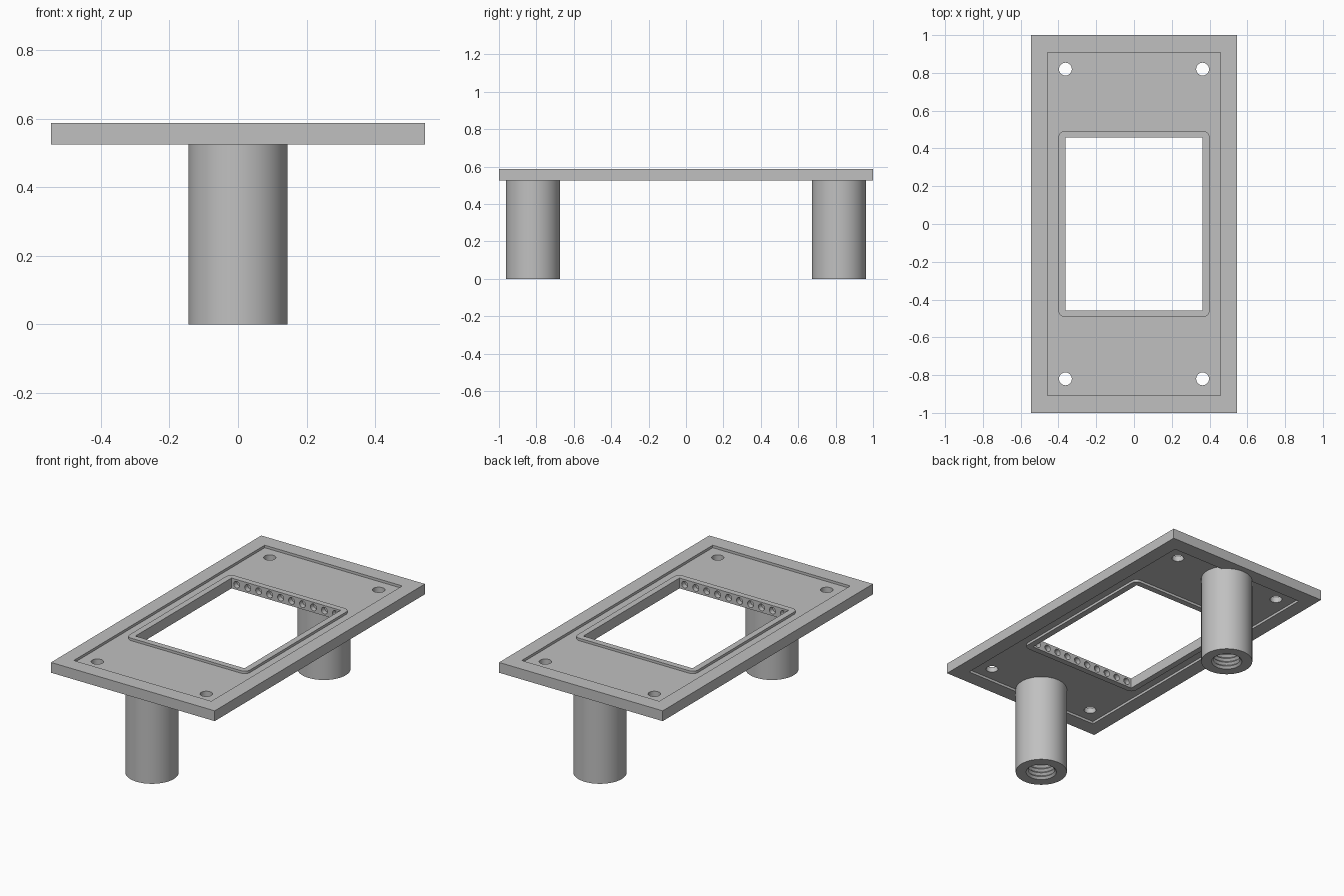
import bpy, bmesh, math
from mathutils import Matrix, Vector

if "Cube" in bpy.data.objects:
    bpy.data.objects.remove(bpy.data.objects["Cube"], do_unlink=True)

# Single matt grey
grey = bpy.data.materials.new("matt grey")
grey.use_nodes = True
colour = (0.53, 0.53, 0.53, 1)
grey.diffuse_color = colour
grey.node_tree.nodes["Principled BSDF"].inputs["Base Color"].default_value = colour

BOTTOM, TOP = 0.525, 0.587
MID = (BOTTOM + TOP) / 2
THICK = TOP - BOTTOM
RECESS = 0.015


def add_object(name, bm):
    mesh = bpy.data.meshes.new(name)
    bmesh.ops.recalc_face_normals(bm, faces=bm.faces)
    bm.to_mesh(mesh)
    bm.free()
    mesh.materials.append(grey)
    obj = bpy.data.objects.new(name, mesh)
    bpy.context.collection.objects.link(obj)
    return obj


def box(name, size, centre, corner=0):
    """Box, optionally with rounded upright corners."""
    bm = bmesh.new()
    bmesh.ops.create_cube(bm, size=1)
    bmesh.ops.scale(bm, vec=size, verts=bm.verts)
    if corner:
        upright = [e for e in bm.edges
                   if abs(e.verts[0].co.z - e.verts[1].co.z) > size[2] / 2]
        bmesh.ops.bevel(bm, geom=upright, offset=corner, segments=6,
                        profile=0.5, affect='EDGES')
    bmesh.ops.translate(bm, vec=centre, verts=bm.verts)
    return add_object(name, bm)


def drills(name, radius, length, centres, turn):
    """Set of cylinders used as one cutter."""
    bm = bmesh.new()
    for centre in centres:
        bmesh.ops.create_cone(bm, cap_ends=True, segments=24, radius1=radius,
                              radius2=radius, depth=length,
                              matrix=Matrix.Translation(centre) @ turn)
    return add_object(name, bm)


def combine(target, tool, operation):
    mod = target.modifiers.new("shape", 'BOOLEAN')
    mod.operation = operation
    mod.solver = 'EXACT'
    mod.object = tool
    bpy.context.view_layer.objects.active = target
    bpy.ops.object.modifier_apply(modifier=mod.name)
    bpy.data.objects.remove(tool, do_unlink=True)


def smooth(obj):
    bpy.ops.object.select_all(action='DESELECT')
    obj.select_set(True)
    bpy.context.view_layer.objects.active = obj
    bpy.ops.object.shade_smooth_by_angle(angle=math.radians(30))


# Plate with a shallow recess on both faces
plate = box("mounting_plate", (1.09, 2, THICK), (0, 0, MID))
for z in (BOTTOM, TOP):
    combine(plate, box("recess", (0.916, 1.816, 2 * RECESS), (0, 0, z)), 'DIFFERENCE')

# Round-cornered lip and the square window inside it
combine(plate, box("lip", (0.80, 0.986, THICK), (0, 0, MID), 0.035), 'UNION')
combine(plate, box("window", (0.726, 0.914, 0.3), (0, 0, MID)), 'DIFFERENCE')

# Corner screw holes
corners = [Vector((x, y, MID)) for x in (-0.363, 0.363) for y in (-0.82, 0.82)]
combine(plate, drills("screw_holes", 0.034, 0.3, corners, Matrix.Identity(4)), 'DIFFERENCE')

# Rows of small blind holes in the end walls of the window
row = [Vector(((i - 4.5) * 0.073, side * 0.457, MID))
       for i in range(10) for side in (-1, 1)]
combine(plate, drills("wall_holes", 0.02, 0.06, row,
                      Matrix.Rotation(math.pi / 2, 4, 'X')), 'DIFFERENCE')
smooth(plate)


# Round legs with a threaded socket in the foot
def leg(name, y):
    crest, root, pitch, turns = 0.074, 0.086, 0.025, 14
    profile = [(0, TOP - 2 * RECESS), (0.145, TOP - 2 * RECESS), (0.145, 0), (root, 0)]
    for i in range(turns):
        profile += [(crest, (i + 0.5) * pitch), (root, (i + 1) * pitch)]
    profile.append((0, turns * pitch))
    bm = bmesh.new()
    verts = [bm.verts.new((r, 0, z)) for r, z in profile]
    edges = [bm.edges.new(pair) for pair in zip(verts, verts[1:])]
    bmesh.ops.spin(bm, geom=verts + edges, cent=(0, 0, 0), axis=(0, 0, 1),
                   angle=2 * math.pi, steps=64)
    bmesh.ops.remove_doubles(bm, verts=bm.verts, dist=0.0005)
    bmesh.ops.translate(bm, vec=(0, y, 0), verts=bm.verts)
    smooth(add_object(name, bm))


leg("front_leg", -0.818)
leg("back_leg", 0.818)
